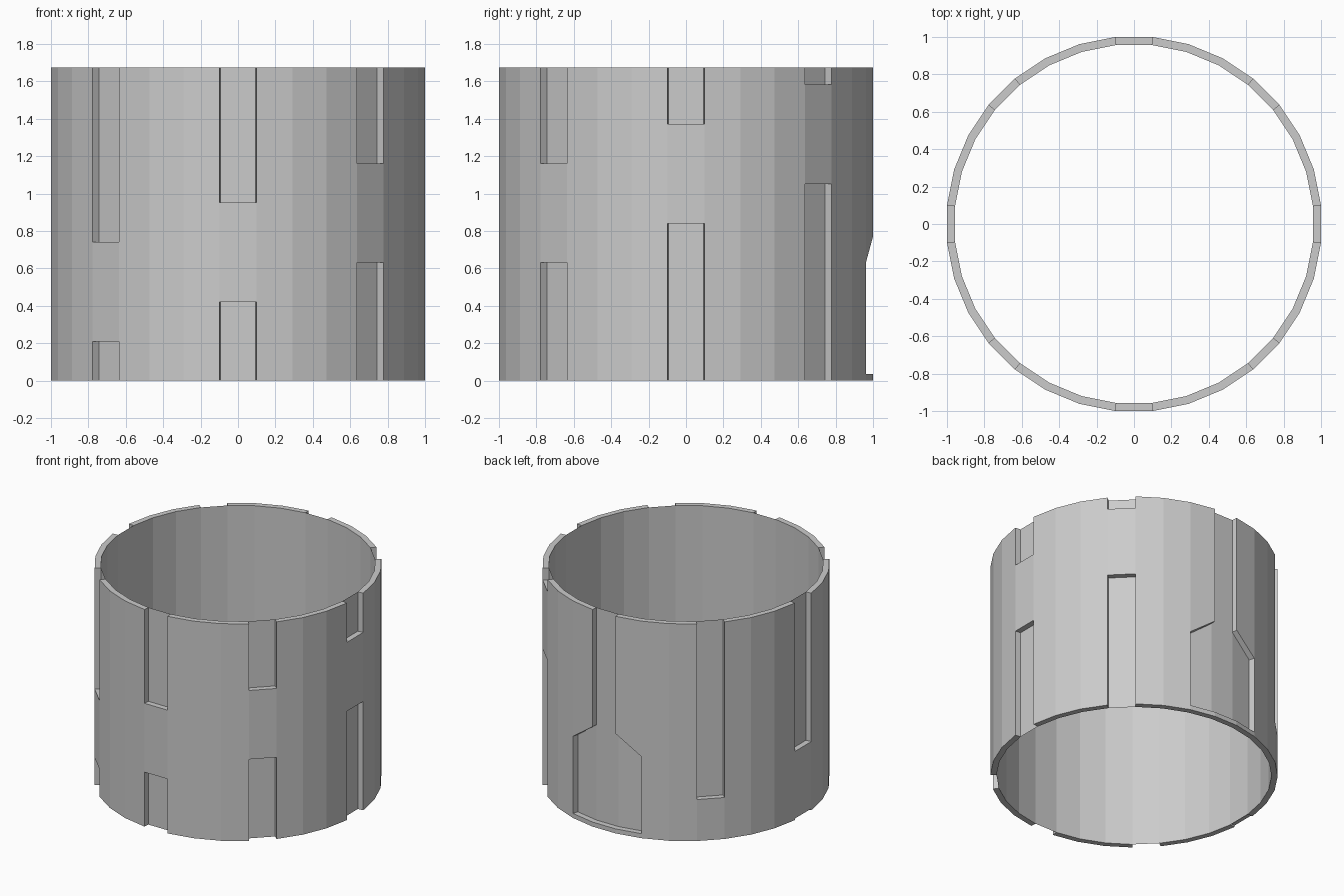
import bpy, bmesh
from math import cos, sin, pi

if "Cube" in bpy.data.objects:
    bpy.data.objects.remove(bpy.data.objects["Cube"])

SIDES = 32
H = 1.675
R_OUT = 1.0 / cos(pi / SIDES)      # flats at distance 1
R_IN = 0.957 / cos(pi / SIDES)
STEP = 2 * pi / SIDES


def level(z):
    return (z, z)


# Each facet is a stack of bands: (lower edge, upper edge, raised?),
# where an edge is (z at lower-angle side, z at higher-angle side).
def bands(edges, flags):
    return [(a, b, f) for a, b, f in zip(edges, edges[1:], flags)]


facets = {k: bands([level(0), level(H)], [True]) for k in range(SIDES)}

# Slots every 45 degrees, leaving a raised bridge that climbs like a helix
facets[12] = bands([level(0), level(0.32), level(H)], [True, False])
for i, k in enumerate((16, 20, 24, 28, 0, 4)):
    low = max(0.012, 0.21 * i)
    high = 0.53 + 0.2105 * i
    facets[k] = bands([level(0), level(low), level(high), level(H)],
                      [False, True, False])

# Rear slot with the wide, chamfered pocket at its foot
LEDGE, LOW, TOP = 0.035, 0.63, 0.77
facets[8] = bands([level(0), level(LEDGE), level(H)], [True, False])
facets[7] = bands([level(0), level(LEDGE), (LOW, TOP), level(H)],
                  [True, False, True])
facets[9] = bands([level(0), level(LEDGE), (TOP, LOW), level(H)],
                  [True, False, True])

# Heights needed on each vertical corner line, so neighbours share vertices
columns = [set() for _ in range(SIDES)]
for k, stack in facets.items():
    for lo, hi, _ in stack:
        columns[k].update((lo[0], hi[0]))
        columns[(k + 1) % SIDES].update((lo[1], hi[1]))

bm = bmesh.new()
verts = []
for c, zs in enumerate(columns):
    a = (c - 0.5) * STEP
    verts.append({z: bm.verts.new((R_IN * cos(a), R_IN * sin(a), z))
                  for z in sorted(zs)})


def run(column, z0, z1):
    return [v for z, v in verts[column].items() if z0 <= z <= z1]


# Thin inner sleeve
raised = []
for k, stack in facets.items():
    for lo, hi, up in stack:
        right = run((k + 1) % SIDES, lo[1], hi[1])
        left = run(k, lo[0], hi[0])
        face = bm.faces.new(right + left[::-1])
        face.normal_update()
        if face.normal.dot(face.calc_center_median()) < 0:
            face.normal_flip()
        if up:
            raised.append(face)

# Raised outer shell, extruded outwards from the sleeve
res = bmesh.ops.extrude_face_region(bm, geom=raised, use_keep_orig=True)
for v in res["geom"]:
    if isinstance(v, bmesh.types.BMVert):
        v.co.x *= R_OUT / R_IN
        v.co.y *= R_OUT / R_IN
bm.normal_update()
for f in bm.faces:
    radii = [v.co.xy.length for v in f.verts]
    centre = f.calc_center_median()
    if min(radii) > (R_IN + R_OUT) / 2 and f.normal.dot(centre) < 0:
        f.normal_flip()

mesh = bpy.data.meshes.new("slotted_sleeve")
bm.to_mesh(mesh)
bm.free()
sleeve = bpy.data.objects.new("slotted_sleeve", mesh)
bpy.context.collection.objects.link(sleeve)
